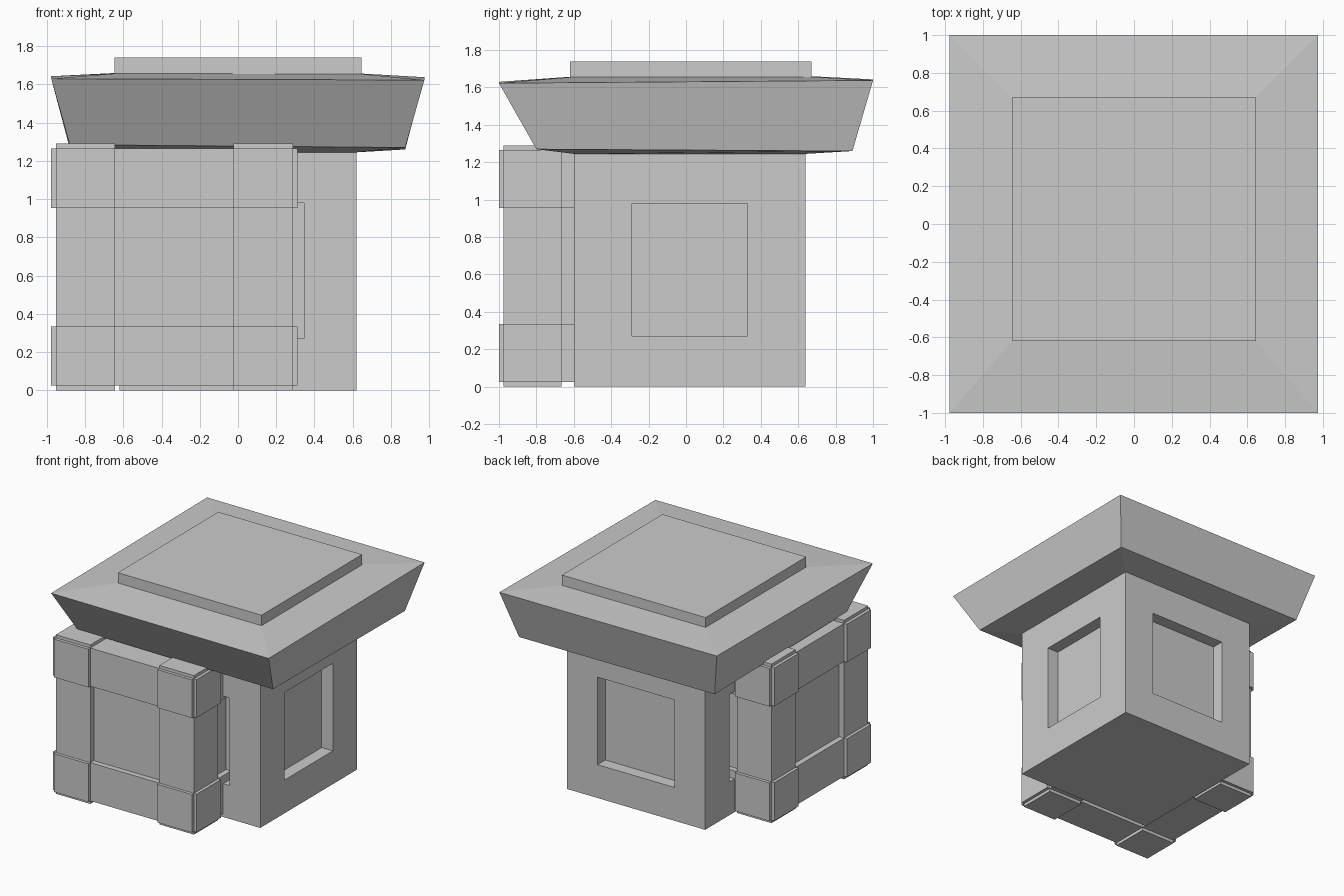
import bpy, bmesh
from mathutils import Vector

if "Cube" in bpy.data.objects:
    bpy.data.objects.remove(bpy.data.objects["Cube"])


def box(name, lo, hi):
    bpy.ops.mesh.primitive_cube_add(size=1)
    o = bpy.context.object
    o.name = name
    lo, hi = Vector(lo), Vector(hi)
    for v in o.data.vertices:
        v.co = [lo[i] if v.co[i] < 0 else hi[i] for i in range(3)]
    return o


# Pedestal body with a sunken panel on each of its four sides
body = box("pedestal_body", (-0.62, -0.60, 0), (0.62, 0.64, 1.25))
bm = bmesh.new()
bm.from_mesh(body.data)
center = Vector((0, 0.02, 0.625))
depth = 0.1
for f in [f for f in bm.faces if abs(f.normal.z) < 0.5]:
    n = f.normal.copy()
    half_w = 0.31 if abs(n.x) > 0.5 else 0.345
    inner = bmesh.ops.inset_individual(bm, faces=[f], thickness=0.1)
    side = Vector((-n.y, n.x, 0))
    for v in f.verts:
        s = 1 if (v.co - center).dot(side) > 0 else -1
        z = 0.98 if v.co.z > 0.625 else 0.27
        p = center + n * 0.62 + side * s * half_w
        v.co = (p.x, p.y, z)
    ring = bmesh.ops.extrude_discrete_faces(bm, faces=[f])["faces"][0]
    for v in ring.verts:
        v.co -= n * depth
bm.normal_update()
bm.to_mesh(body.data)
bm.free()

# Flared, slightly uneven capstone: corner rings run FL, FR, BR, BL
rings = [
    ((-0.62, 0.62), (-0.60, 0.64), (1.245, 1.245, 1.245, 1.245)),
    ((-0.88, 0.875), (-0.80, 0.89), (1.285, 1.27, 1.26, 1.265)),
    ((-0.977, 0.975), (-1.0, 1.0), (1.63, 1.623, 1.638, 1.643)),
    ((-0.645, 0.645), (-0.62, 0.67), (1.657, 1.655, 1.657, 1.66)),
]
bm = bmesh.new()
loops = []
for (x0, x1), (y0, y1), zs in rings:
    corners = [(x0, y0), (x1, y0), (x1, y1), (x0, y1)]
    loops.append([bm.verts.new((x, y, z)) for (x, y), z in zip(corners, zs)])
for a, b in zip(loops, loops[1:]):
    for i in range(4):
        j = (i + 1) % 4
        bm.faces.new((a[i], a[j], b[j], b[i]))
bm.faces.new(loops[0][::-1])
bm.faces.new(loops[-1])
mesh = bpy.data.meshes.new("capstone")
bm.to_mesh(mesh)
bm.free()
bpy.context.collection.objects.link(bpy.data.objects.new("capstone", mesh))

# Flat plate on top of the capstone
box("top_plate", (-0.645, -0.62, 1.65), (0.645, 0.67, 1.74))

# Crate: twelve crossing beams around a slightly sunken core
C = Vector((-0.333, -0.355, 0.645))
for axis, label in enumerate(("x", "y", "z")):
    u, w = (axis + 1) % 3, (axis + 2) % 3
    for su in (-1, 1):
        for sw in (-1, 1):
            lo, hi = [0, 0, 0], [0, 0, 0]
            lo[axis], hi[axis] = -0.645, 0.645
            for k, s in ((u, su), (w, sw)):
                lo[k], hi[k] = sorted((s * 0.31, s * 0.62))
            box(f"crate_beam_{label}", C + Vector(lo), C + Vector(hi))
core = Vector((0.575, 0.575, 0.575))
box("crate_core", C - core, C + core)
